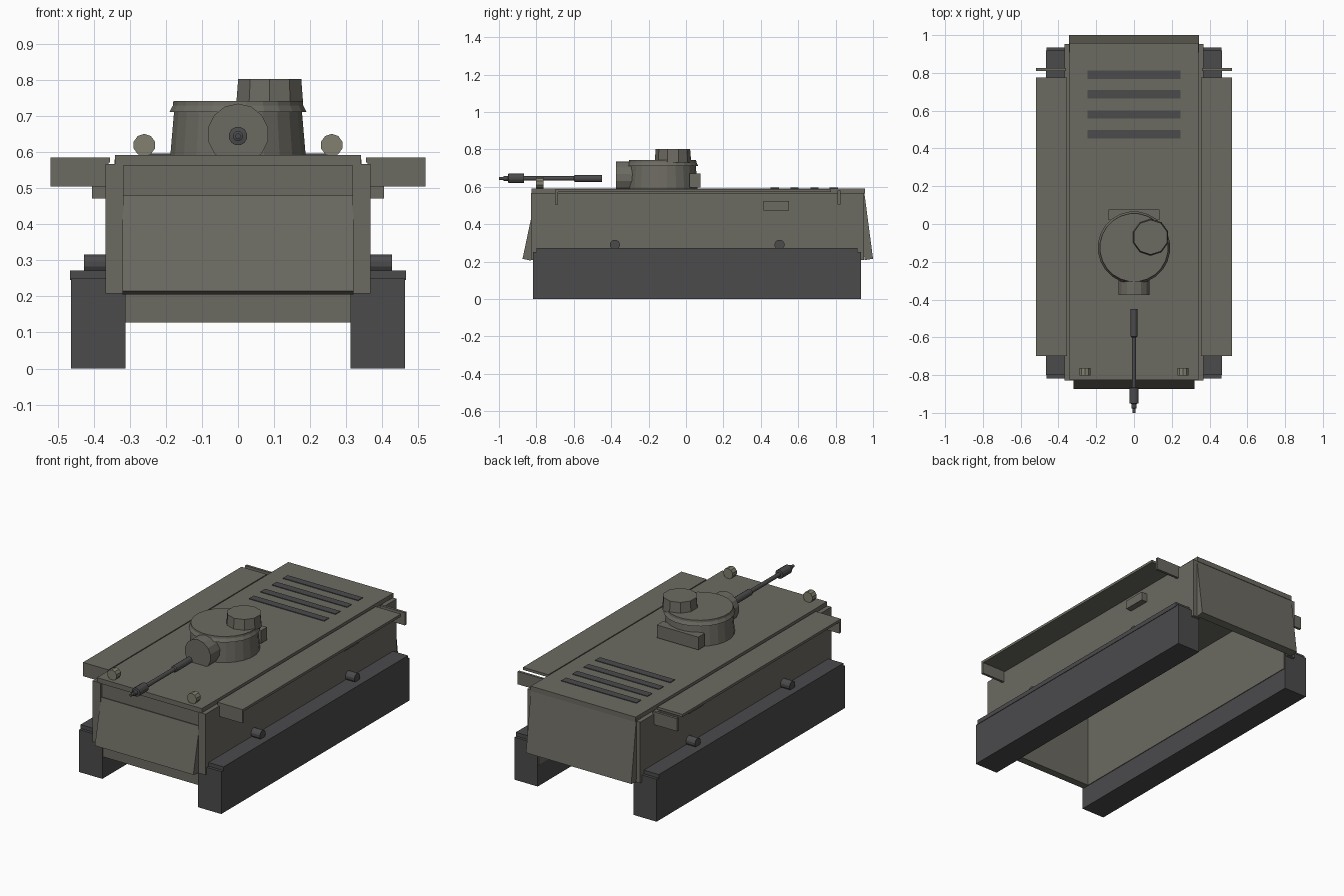
import bpy, bmesh
from math import pi, cos, sin
from mathutils import Matrix

if "Cube" in bpy.data.objects:
    bpy.data.objects.remove(bpy.data.objects["Cube"])


def material(name, rgb):
    m = bpy.data.materials.new(name)
    m.diffuse_color = (*rgb, 1)
    m.use_nodes = True
    m.node_tree.nodes["Principled BSDF"].inputs["Base Color"].default_value = m.diffuse_color
    return m


OLIVE = material("olive_paint", (0.15, 0.145, 0.12))
DARK = material("dark_metal", (0.07, 0.07, 0.073))
LAMP = material("lamp_paint", (0.22, 0.215, 0.16))


def finish(name, bm, mat):
    bmesh.ops.recalc_face_normals(bm, faces=bm.faces)
    me = bpy.data.meshes.new(name)
    bm.to_mesh(me)
    bm.free()
    me.materials.append(mat)
    ob = bpy.data.objects.new(name, me)
    bpy.context.collection.objects.link(ob)
    return ob


def box(name, x, y, z, mat=OLIVE):
    """Box from (min, max) ranges."""
    bm = bmesh.new()
    bmesh.ops.create_cube(bm, size=1)
    for v in bm.verts:
        v.co = [(r[0] + r[1]) / 2 + c * (r[1] - r[0]) for c, r in zip(v.co, (x, y, z))]
    return finish(name, bm, mat)


def slab(name, half_width, profile, mat=OLIVE):
    """Side profile of (y, z) points extruded across x."""
    bm = bmesh.new()
    face = bm.faces.new([bm.verts.new((-half_width, y, z)) for y, z in profile])
    out = bmesh.ops.extrude_face_region(bm, geom=[face])
    for v in out["geom"]:
        if isinstance(v, bmesh.types.BMVert):
            v.co.x = half_width
    return finish(name, bm, mat)


def lathe(name, centre, profile, sides, mat=OLIVE, axis="Z"):
    """Closed turned part from (radius, height) rings along an axis."""
    bm = bmesh.new()
    rings = []
    for r, h in profile:
        angles = [2 * pi * (i + 0.5) / sides for i in range(sides)]
        rings.append([bm.verts.new((r * cos(a), r * sin(a), h)) for a in angles])
    for a, b in zip(rings, rings[1:]):
        for i in range(sides):
            j = (i + 1) % sides
            bm.faces.new((a[i], a[j], b[j], b[i]))
    bm.faces.new(rings[0])
    bm.faces.new(rings[-1])
    turn = {"Z": Matrix(), "Y": Matrix.Rotation(pi / 2, 4, "X"),
            "X": Matrix.Rotation(pi / 2, 4, "Y")}[axis]
    bm.transform(Matrix.Translation(centre) @ turn)   # "Y" axis points to -y (forward)
    return finish(name, bm, mat)


def pair(s, a, b):
    return tuple(sorted((s * a, s * b)))


# Hull: open-bottomed shell of walls, roof and sloped end plates
box("hull_roof", (-0.342, 0.342), (-0.825, 0.957), (0.563, 0.592))
box("hull_front_wall", (-0.32, 0.32), (-0.81, -0.765), (0.127, 0.57))
slab("front_plate", 0.321, [(-0.874, 0.215), (-0.83, 0.205), (-0.775, 0.47), (-0.818, 0.48)])
slab("rear_plate", 0.343, [(1.0, 0.215), (0.955, 0.208), (0.908, 0.575), (0.952, 0.58)])

# Engine deck vents
for i, y in enumerate((0.79, 0.687, 0.58, 0.475)):
    box(f"deck_vent_{i}", (-0.245, 0.245), (y - 0.022, y + 0.022), (0.58, 0.596), DARK)

# Paired side parts
for s, side in ((-1, "left"), (1, "right")):
    box(f"hull_side_{side}", pair(s, 0.318, 0.368), (-0.828, 0.952), (0.208, 0.567))
    box(f"lower_side_{side}", pair(s, 0.308, 0.345), (-0.80, 0.93), (0.127, 0.567))
    box(f"track_{side}", pair(s, 0.312, 0.463), (-0.817, 0.935), (0, 0.25), DARK)
    box(f"track_top_{side}", pair(s, 0.310, 0.466), (-0.80, 0.918), (0.246, 0.272), DARK)
    box(f"fender_{side}", pair(s, 0.355, 0.52), (-0.70, 0.775), (0.571, 0.586))
    box(f"fender_front_cap_{side}", pair(s, 0.36, 0.52), (-0.70, -0.685), (0.505, 0.573))
    box(f"fender_rear_cap_{side}", pair(s, 0.36, 0.52), (0.81, 0.825), (0.505, 0.58))
    box(f"side_box_{side}", pair(s, 0.36, 0.405), (0.415, 0.55), (0.472, 0.523))
    for i, y in enumerate((-0.38, 0.50)):
        lathe(f"side_knob_{side}_{i}", (s * 0.39, y, 0.29),
              [(0.027, -0.037), (0.027, 0.037)], 12, DARK, "X")
    lathe(f"headlight_{side}", (s * 0.26, -0.78, 0.62),
          [(0.031, -0.018), (0.031, 0.022)], 10, LAMP, "Y")

# Turret body with flared collar, cupola, rear bin and mantlet
lathe("turret", (0, -0.125, 0),
      [(0.19, 0.585), (0.179, 0.712), (0.192, 0.712), (0.182, 0.73), (0.181, 0.742)], 24)
lathe("cupola", (0.088, -0.07, 0), [(0.098, 0.73), (0.092, 0.803)], 10)
box("turret_bin", (-0.135, 0.135), (0.02, 0.078), (0.597, 0.672))
lathe("mantlet", (0, 0, 0.65), [(0.085, 0.25), (0.085, 0.375)], 14, OLIVE, "Y")

# Gun barrel with sleeve, muzzle brake and stepped tip
lathe("gun_barrel", (0, 0, 0.645),
      [(0.019, 0.45), (0.019, 0.595), (0.012, 0.60), (0.012, 0.865), (0.026, 0.867),
       (0.026, 0.95), (0.014, 0.952), (0.014, 0.975), (0.008, 0.977), (0.008, 1.0)],
      12, DARK, "Y")
